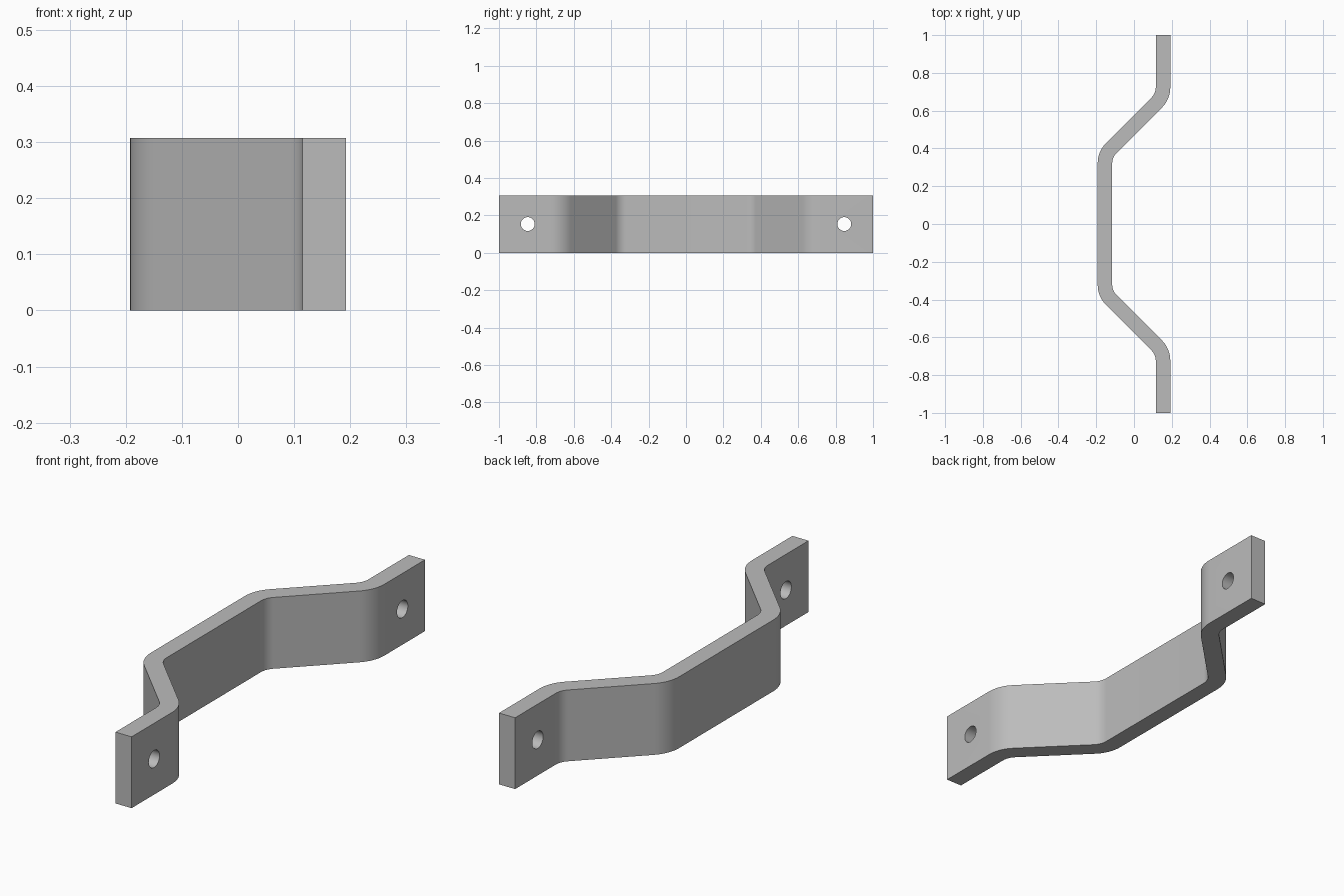
import bpy
import bmesh
from math import radians, tan, pi
from mathutils import Vector, Matrix

if "Cube" in bpy.data.objects:
    bpy.data.objects.remove(bpy.data.objects["Cube"], do_unlink=True)

UNIT = 1 / 65           # half length of the bracket is 65 units
THICK, HEIGHT = 5, 20
INNER, OUTER = 5, 10    # bend radii
BEND = radians(45)

steel = bpy.data.materials.new("steel_grey")
steel.use_nodes = True
GREY = (0.5, 0.5, 0.5, 1)
steel.diffuse_color = GREY
steel.node_tree.nodes["Principled BSDF"].inputs["Base Color"].default_value = GREY


def fillet(corner, start_dir, radius, turn, steps=8):
    """Arc that rounds a corner, entered along start_dir and turned by an angle."""
    corner, d = Vector(corner), Vector(start_dir).normalized()
    side = Vector((-d.y, d.x)) * (1 if turn > 0 else -1)
    start = corner - d * radius * tan(abs(turn) / 2)
    centre = start + side * radius
    return [centre + Matrix.Rotation(turn * i / steps, 2) @ (start - centre)
            for i in range(steps + 1)]


# Half of each side of the bent strip, from the middle out to the tab end
shift = THICK * tan(BEND / 2)
up, slope = (0, 1), (1, 1)
left_side = (fillet((-12.5, 25), up, OUTER, -BEND)
             + fillet((7.5, 45), slope, INNER, BEND) + [Vector((7.5, 65))])
right_side = (fillet((-7.5, 25 - shift), up, INNER, -BEND)
              + fillet((12.5, 45 - shift), slope, OUTER, BEND) + [Vector((12.5, 65))])


def mirrored(side):
    return [Vector((p.x, -p.y)) for p in reversed(side)] + side


outline = mirrored(left_side) + mirrored(right_side)[::-1]

# Strip: extrude the outline upwards
bm = bmesh.new()
face = bm.faces.new([bm.verts.new((p.x * UNIT, p.y * UNIT, 0)) for p in outline])
top = bmesh.ops.extrude_face_region(bm, geom=[face])
bmesh.ops.translate(bm, vec=(0, 0, HEIGHT * UNIT),
                    verts=[v for v in top["geom"] if isinstance(v, bmesh.types.BMVert)])
bmesh.ops.recalc_face_normals(bm, faces=bm.faces)
mesh = bpy.data.meshes.new("bent_strip")
bm.to_mesh(mesh)
bm.free()
strip = bpy.data.objects.new("bent_strip", mesh)
bpy.context.collection.objects.link(strip)
mesh.materials.append(steel)
bpy.context.view_layer.objects.active = strip

# Screw holes through both tabs
for sign in (-1, 1):
    bpy.ops.mesh.primitive_cylinder_add(
        vertices=48, radius=2.4 * UNIT, depth=0.3,
        location=(10 * UNIT, sign * 55 * UNIT, HEIGHT / 2 * UNIT), rotation=(0, pi / 2, 0))
    cutter = bpy.context.object
    cutter.name = "hole_cutter"
    cutter.hide_render = True
    cutter.data.materials.append(steel)
    cut = strip.modifiers.new("screw_hole", "BOOLEAN")
    cut.operation, cut.solver, cut.object = "DIFFERENCE", "EXACT", cutter
    bpy.context.view_layer.objects.active = strip
    bpy.ops.object.modifier_apply(modifier=cut.name)
    bpy.data.objects.remove(cutter, do_unlink=True)

bpy.ops.object.select_all(action="DESELECT")
strip.select_set(True)
bpy.ops.object.shade_smooth_by_angle(angle=radians(30))
